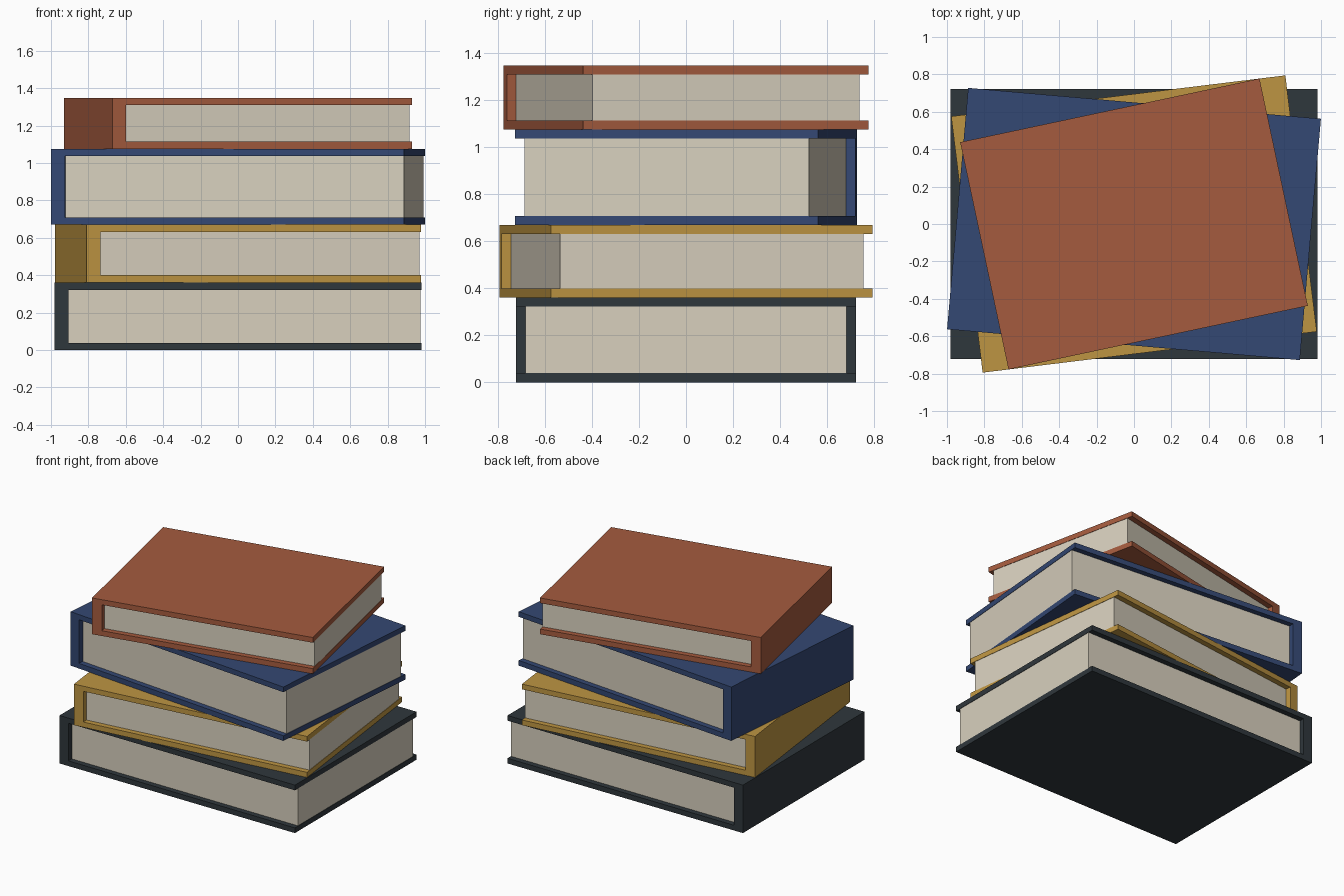
import bpy, bmesh, math

if "Cube" in bpy.data.objects:
    bpy.data.objects.remove(bpy.data.objects["Cube"])

COVER = 0.039    # board thickness
SPINE = 0.074    # spine thickness
INSET = 0.04     # how far the pages sit back from the board edges


def material(name, rgb):
    """Flat colour given as 0-255 sRGB, stored as linear."""
    lin = [((c / 255 + 0.055) / 1.055) ** 2.4 for c in rgb]
    m = bpy.data.materials.new(name)
    m.diffuse_color = (*lin, 1)
    m.use_nodes = True
    m.node_tree.nodes["Principled BSDF"].inputs["Base Color"].default_value = m.diffuse_color
    return m


def extrude_profile(name, profile, half_y, z, angle, mat):
    """Extrude an x-z outline along y and place it in the stack."""
    bm = bmesh.new()
    face = bm.faces.new([bm.verts.new((x, -half_y, h)) for x, h in profile])
    new = bmesh.ops.extrude_face_region(bm, geom=[face])["geom"]
    bmesh.ops.translate(bm, vec=(0, 2 * half_y, 0),
                        verts=[v for v in new if isinstance(v, bmesh.types.BMVert)])
    bmesh.ops.recalc_face_normals(bm, faces=bm.faces)
    mesh = bpy.data.meshes.new(name)
    bm.to_mesh(mesh)
    bm.free()
    mesh.materials.append(mat)
    ob = bpy.data.objects.new(name, mesh)
    ob.location.z = z
    ob.rotation_euler.z = math.radians(angle)
    bpy.context.collection.objects.link(ob)


def book(name, length, width, bottom, top, angle, cover_mat, page_mat):
    a, h = length / 2, top - bottom
    inner = -a + SPINE
    # C-shaped case: two boards joined by the spine at -x
    case = [(-a, 0), (a, 0), (a, COVER), (inner, COVER),
            (inner, h - COVER), (a, h - COVER), (a, h), (-a, h)]
    extrude_profile(name + "_cover", case, width / 2, bottom, angle, cover_mat)
    # page block, almost flush with the boards at the opening edge
    e = a - 0.003
    pages = [(inner, COVER), (e, COVER), (e, h - COVER), (inner, h - COVER)]
    extrude_profile(name + "_pages", pages, width / 2 - INSET, bottom, angle, page_mat)


paper = material("paper", (216, 208, 190))
charcoal = material("charcoal cover", (47, 55, 60))
gold = material("gold cover", (190, 149, 66))
blue = material("blue cover", (52, 72, 115))
red = material("rust cover", (165, 91, 62))

# stack from the bottom up: length, width, z range, turn
book("bottom_book", 1.96, 1.446, 0.0, 0.361, 0, charcoal, paper)
book("second_book", 1.80, 1.38, 0.361, 0.67, 7, gold, paper)
book("third_book", 1.893, 1.295, 0.67, 1.076, -5, blue, paper)
book("top_book", 1.636, 1.242, 1.076, 1.349, 12, red, paper)
